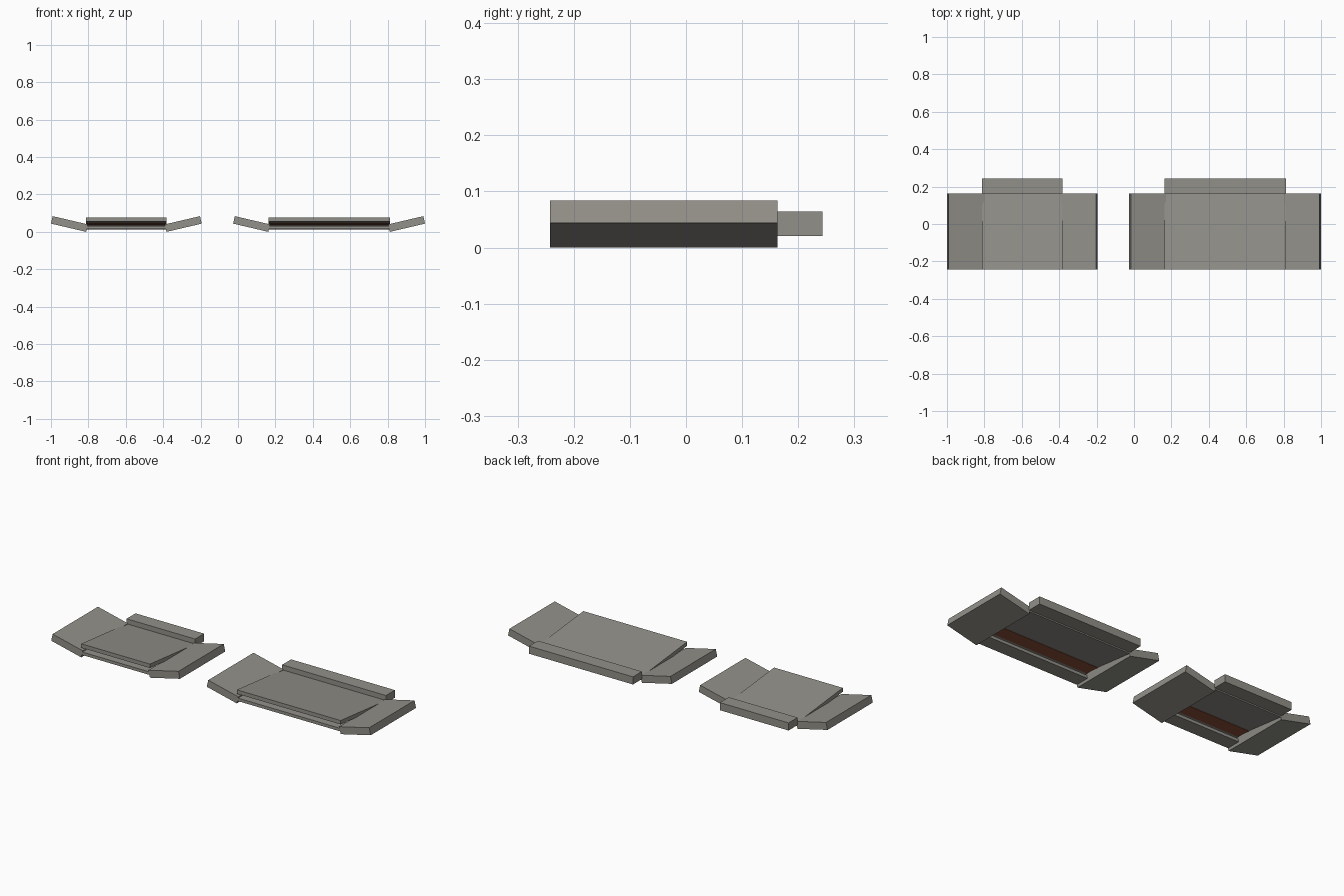
import bpy, bmesh

cube = bpy.data.objects.get("Cube")
if cube:
    bpy.data.objects.remove(cube)


def make_material(name, rgb):
    mat = bpy.data.materials.new(name)
    mat.use_nodes = True
    color = (*rgb, 1.0)
    mat.diffuse_color = color
    mat.node_tree.nodes["Principled BSDF"].inputs["Base Color"].default_value = color
    return mat


GRAY = make_material("warm gray", (0.29, 0.28, 0.25))
BROWN = make_material("rust brown", (0.28, 0.085, 0.04))


def extrude(name, profile, direction, mat):
    """Extrude a closed profile of 3D points along a direction."""
    bm = bmesh.new()
    face = bm.faces.new([bm.verts.new(p) for p in profile])
    result = bmesh.ops.extrude_face_region(bm, geom=[face])
    verts = [g for g in result["geom"] if isinstance(g, bmesh.types.BMVert)]
    bmesh.ops.translate(bm, verts=verts, vec=direction)
    bmesh.ops.recalc_face_normals(bm, faces=bm.faces)
    mesh = bpy.data.meshes.new(name)
    bm.to_mesh(mesh)
    bm.free()
    mesh.materials.append(mat)
    obj = bpy.data.objects.new(name, mesh)
    bpy.context.collection.objects.link(obj)
    return obj


def bar(name, cx, half, yz, mat=GRAY):
    """Bar running across x with a side profile in y and z."""
    return extrude(name, [(cx - half, y, z) for y, z in yz], (2 * half, 0, 0), mat)


FRONT, BACK = -0.242, 0.163
THICK = 0.022


def slab_bottom(y):
    """Height of the tilted underside, higher at the front."""
    return 0.055 - 0.102 * (y - FRONT)


def build_section(label, cx, half):
    # Thin centre panel, raised at its front edge
    low_f, low_b = slab_bottom(FRONT), slab_bottom(BACK)
    bar(label + "_centre_panel", cx, half,
        [(FRONT, low_f), (BACK, low_b), (BACK, low_b + THICK), (FRONT, low_f + THICK)])

    # Brown strip on the underside
    a, b = -0.165, -0.075
    za, zb = slab_bottom(a), slab_bottom(b)
    bar(label + "_underside_strip", cx, half - 0.004,
        [(a, za - 0.002), (b, zb - 0.002), (b, zb + 0.002), (a, za + 0.002)], BROWN)

    # Back rail and low front rail
    bar(label + "_back_rail", cx, half,
        [(BACK, 0.021), (0.243, 0.021), (0.243, 0.064), (BACK, 0.064)])
    bar(label + "_front_rail", cx, half,
        [(FRONT, 0.015), (-0.16, 0.015), (-0.16, 0.032), (FRONT, 0.032)])

    # Side wings, rising outward
    wing = [(0.0, 0.0), (0.188, 0.044), (0.179, 0.084), (-0.009, 0.04)]
    for side, sign in (("left", 1), ("right", -1)):
        extrude(f"{label}_{side}_wing",
                [(cx + sign * (half + x), FRONT, z) for x, z in wing],
                (0, BACK - FRONT, 0), GRAY)


build_section("short", -0.597, 0.215)
build_section("long", 0.487, 0.325)
